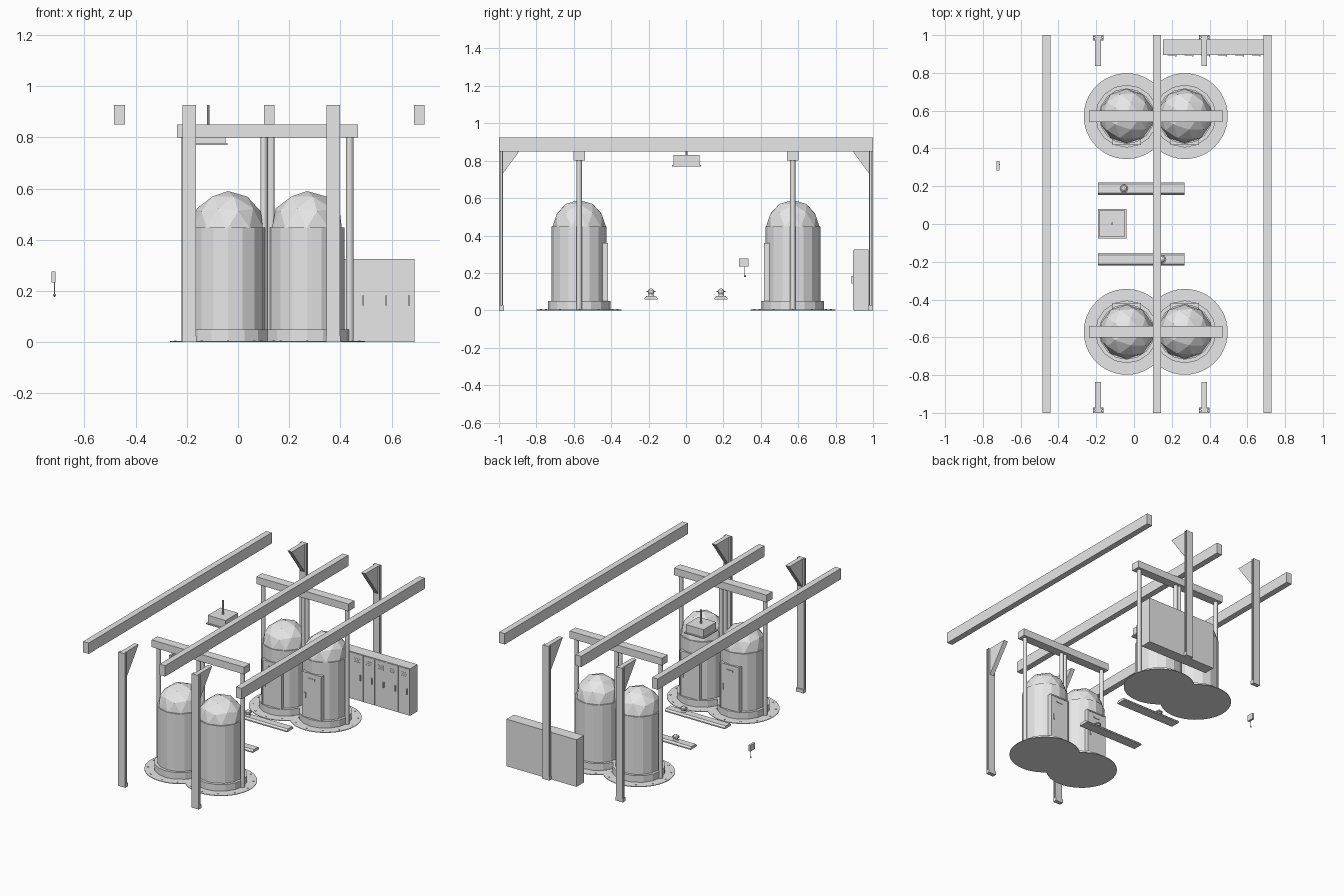
import bpy, bmesh, math
from mathutils import Vector

cube = bpy.data.objects.get("Cube")
if cube:
    bpy.data.objects.remove(cube, do_unlink=True)

grey = bpy.data.materials.new("plain_grey")
grey.use_nodes = True
grey.diffuse_color = (0.8, 0.8, 0.8, 1)
grey.node_tree.nodes["Principled BSDF"].inputs["Base Color"].default_value = (0.8, 0.8, 0.8, 1)


def finish(name, bm):
    bmesh.ops.recalc_face_normals(bm, faces=bm.faces)
    mesh = bpy.data.meshes.new(name)
    bm.to_mesh(mesh)
    bm.free()
    mesh.materials.append(grey)
    obj = bpy.data.objects.new(name, mesh)
    bpy.context.collection.objects.link(obj)
    return obj


def box(name, xs, ys, zs):
    bm = bmesh.new()
    bmesh.ops.create_cube(bm, size=1)
    for v in bm.verts:
        v.co = Vector([sum(r) / 2 + c * (r[1] - r[0]) for r, c in zip((xs, ys, zs), v.co)])
    return finish(name, bm)


def span(c, w):
    return (c - w / 2, c + w / 2)


def cylinder(name, x, y, zs, r, sides=16, r_top=None):
    bm = bmesh.new()
    bmesh.ops.create_cone(bm, cap_ends=True, segments=sides, radius1=r,
                          radius2=r if r_top is None else r_top, depth=zs[1] - zs[0])
    bmesh.ops.translate(bm, verts=bm.verts, vec=(x, y, sum(zs) / 2))
    return finish(name, bm)


def ball(name, x, y, z, r, level=2):
    bm = bmesh.new()
    bmesh.ops.create_icosphere(bm, subdivisions=level, radius=r)
    bmesh.ops.translate(bm, verts=bm.verts, vec=(x, y, z))
    return finish(name, bm)


def prism(name, xs, outline):
    # Extrude a (y, z) outline along x
    bm = bmesh.new()
    face = bm.faces.new([bm.verts.new((xs[0], y, z)) for y, z in outline])
    ext = bmesh.ops.extrude_face_region(bm, geom=[face])
    moved = [g for g in ext["geom"] if isinstance(g, bmesh.types.BMVert)]
    bmesh.ops.translate(bm, verts=moved, vec=(xs[1] - xs[0], 0, 0))
    return finish(name, bm)


# Long roof beams
for x in (-0.463, 0.122, 0.707):
    box("roof_beam", span(x, 0.042), (-1, 1), (0.85, 0.925))

MID = 0.115
for s in (-1, 1):
    # Wall posts with sloped brackets
    for x in (-0.19, 0.372):
        box("post_outer_flange", span(x, 0.052), sorted((s, s * 0.993)), (0, 0.925))
        box("post_web", span(x, 0.034), sorted((s * 0.994, s * 0.984)), (0, 0.925))
        box("post_inner_flange", span(x, 0.052), sorted((s * 0.985, s * 0.978)), (0, 0.925))
        box("post_foot", span(x, 0.056), sorted((s, s * 0.972)), (0, 0.025))
        prism("post_bracket", span(x, 0.031),
              [(s * 0.98, 0.73), (s * 0.836, 0.925), (s * 0.98, 0.925)])

    # Cross beam on slim pipe columns
    y = s * 0.571
    box("cross_beam", span(MID, 0.706), span(y, 0.062), (0.80, 0.85))
    for side in (-1, 1):
        for off in (0.014, 0.321):
            cylinder("pipe_column", MID + side * off, y, (0, 0.80), 0.014, 12)

        # Domed tank on its round base
        x = MID + side * 0.154
        cylinder("floor_disc", x, y, (0, 0.004), 0.227, 48)
        cylinder("tank_base", x, y, (0, 0.05), 0.166)
        cylinder("tank_body", x, y, (0.05, 0.447), 0.147)
        ball("tank_dome", x, y, 0.447, 0.143)
        for k in range(12):
            a = math.tau * k / 12
            cylinder("disc_bolt", x + 0.205 * math.cos(a), y + 0.205 * math.sin(a),
                     (0.003, 0.007), 0.005, 6)

        # Door on the inward side, with raised frame, sign and handle
        def door_part(name, dx, w, inner, outer, zs):
            box(name, span(x - s * dx, w), sorted((s * inner, s * outer)), zs)
        door_part("tank_door", 0, 0.15, 0.422, 0.46, (0.05, 0.36))
        for d in (-0.07, 0.07):
            door_part("door_frame_side", d, 0.008, 0.418, 0.425, (0.05, 0.36))
        door_part("door_frame_top", 0, 0.15, 0.418, 0.425, (0.352, 0.36))
        door_part("door_sign", 0, 0.05, 0.418, 0.425, (0.315, 0.325))
        door_part("door_handle", 0.05, 0.008, 0.416, 0.425, (0.18, 0.22))

# Row of lockers
LEFT, RIGHT, COUNT = 0.153, 0.688, 6
pitch = (RIGHT - LEFT) / COUNT
box("locker_body", (LEFT, RIGHT), (0.897, 0.977), (0, 0.325))
for i in range(COUNT):
    a = LEFT + i * pitch
    box("locker_door", (a + 0.001, a + pitch - 0.001), (0.894, 0.9), (0.005, 0.32))
    box("locker_handle", span(a + pitch * 0.77, 0.007), (0.886, 0.896), (0.144, 0.183))
    for z in (0.262, 0.274, 0.286):
        box("locker_vent", span(a + pitch / 2, 0.04), (0.892, 0.896), (z, z + 0.004))

# Low strips, each with a small beacon
for y, bx in ((0.187, -0.053), (-0.187, 0.148)):
    prism("floor_strip", (-0.19, 0.268), [(y - 0.034, 0.058), (y + 0.034, 0.058),
          (y + 0.034, 0.066), (y + 0.024, 0.077), (y - 0.024, 0.077), (y - 0.034, 0.066)])
    cylinder("beacon_base", bx, y, (0.077, 0.088), 0.017, 12, 0.012)
    ball("beacon_ball", bx, y, 0.099, 0.018)
    cylinder("beacon_ring", bx, y, (0.097, 0.103), 0.023, 12)

# Hanging square lamp
LX = -0.116
box("lamp_shade", span(LX, 0.136), span(0.002, 0.138), (0.775, 0.83))
box("lamp_rim", span(LX, 0.15), span(0.002, 0.155), (0.77, 0.777))
cylinder("lamp_rod", LX, 0.002, (0.83, 0.925), 0.006, 10)

# Switch box with pull cord
box("switch_box", (-0.727, -0.713), (0.284, 0.334), (0.234, 0.276))
cylinder("pull_cord", -0.716, 0.315, (0.185, 0.235), 0.0015, 6)
ball("cord_knob", -0.716, 0.315, 0.183, 0.006)
